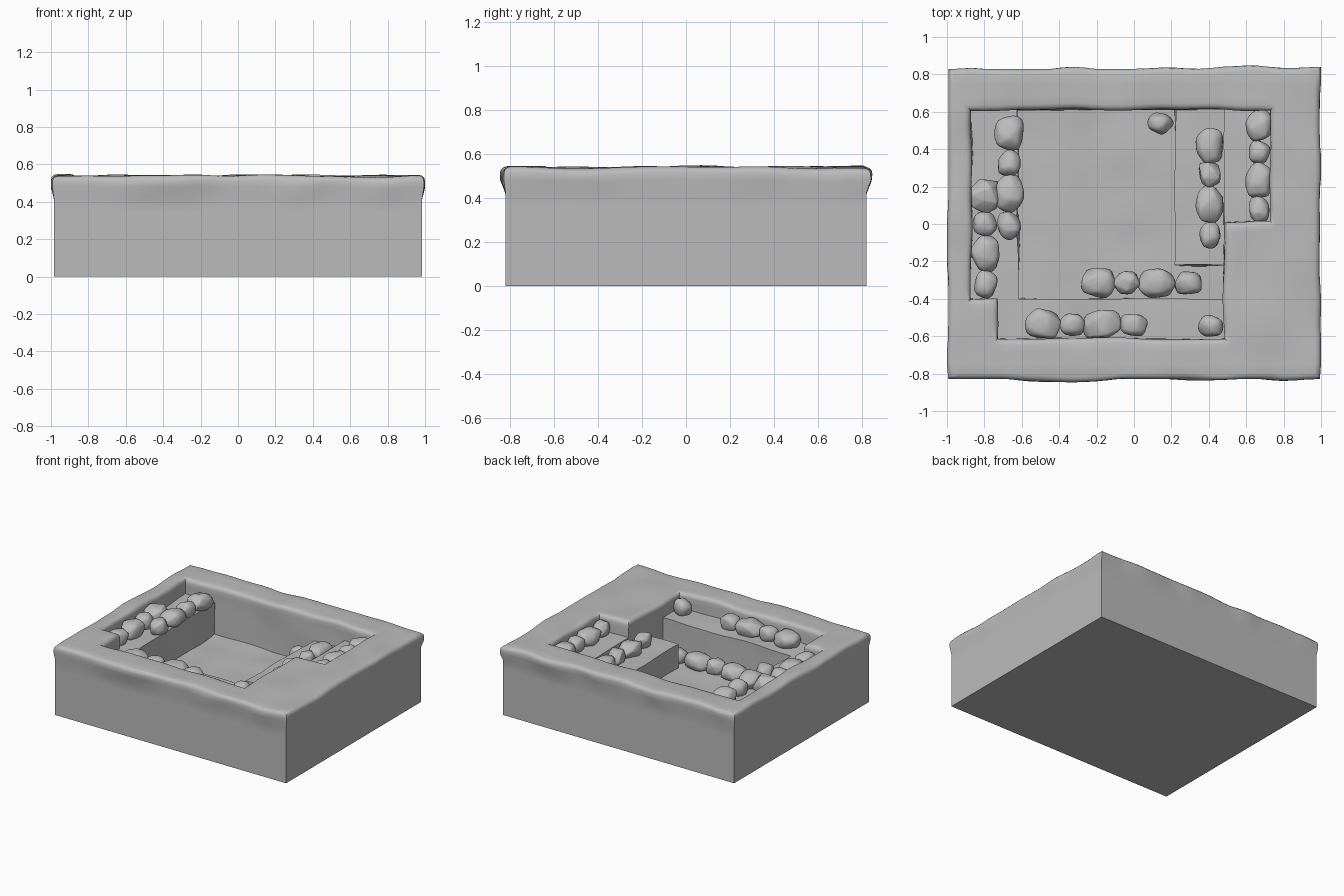
import bpy
import bmesh
import math
import random
from mathutils import Vector, noise

random.seed(7)
cube = bpy.data.objects.get("Cube")
if cube:
    bpy.data.objects.remove(cube, do_unlink=True)

grey = bpy.data.materials.new("stone_grey")
grey.use_nodes = True
grey.diffuse_color = (0.5, 0.5, 0.5, 1)
grey.node_tree.nodes["Principled BSDF"].inputs["Base Color"].default_value = grey.diffuse_color

RIM, LEDGE, BLOCK, FLOOR = 0.54, 0.42, 0.35, 0.17
OUT_X, OUT_Y = 0.985, 0.82

# Sunken areas: x range, y range, level (later ones win)
areas = [
    (-0.73, 0.48, -0.61, -0.40, LEDGE),
    (-0.87, -0.62, -0.40, 0.61, LEDGE),
    (-0.62, 0.48, -0.40, 0.61, FLOOR),
    (0.22, 0.48, -0.22, 0.61, BLOCK),
    (0.48, 0.73, 0.01, 0.61, LEDGE),
]


def make_object(name, bm, angle):
    bmesh.ops.recalc_face_normals(bm, faces=bm.faces)
    mesh = bpy.data.meshes.new(name)
    bm.to_mesh(mesh)
    bm.free()
    mesh.materials.append(grey)
    obj = bpy.data.objects.new(name, mesh)
    bpy.context.collection.objects.link(obj)
    bpy.ops.object.select_all(action="DESELECT")
    obj.select_set(True)
    bpy.context.view_layer.objects.active = obj
    bpy.ops.object.shade_smooth_by_angle(angle=math.radians(angle))
    return obj


def grid_lines(stops, step=0.06):
    """Split the gaps between stops into even steps."""
    stops = sorted(set(stops))
    lines = []
    for a, b in zip(stops, stops[1:]):
        n = max(1, round((b - a) / step))
        lines += [a + (b - a) * i / n for i in range(n)]
    return lines + [stops[-1]]


xs = grid_lines([-OUT_X, OUT_X] + [v for a in areas for v in a[:2]])
ys = grid_lines([-OUT_Y, OUT_Y] + [v for a in areas for v in a[2:4]])
zs = [0, FLOOR, BLOCK, LEDGE, 0.48, RIM]


def level(i, j):
    """Height of the grid cell; zero outside the slab."""
    if not (0 <= i < len(xs) - 1 and 0 <= j < len(ys) - 1):
        return 0
    x, y = (xs[i] + xs[i + 1]) / 2, (ys[j] + ys[j + 1]) / 2
    h = RIM
    for x0, x1, y0, y1, z in areas:
        if x0 < x < x1 and y0 < y < y1:
            h = z
    return h


# Slab with stepped pit
bm = bmesh.new()
cache = {}


def vert(i, j, z):
    if (i, j, z) not in cache:
        cache[i, j, z] = bm.verts.new((xs[i], ys[j], z))
    return cache[i, j, z]


def wall(a, b, h0, h1):
    lo, hi = sorted((h0, h1))
    for z0, z1 in zip(zs, zs[1:]):
        if z0 >= lo and z1 <= hi:
            bm.faces.new([vert(*a, z0), vert(*b, z0), vert(*b, z1), vert(*a, z1)])


for i in range(len(xs)):
    for j in range(len(ys)):
        h = level(i, j)
        if h:
            corners = [(i, j), (i + 1, j), (i + 1, j + 1), (i, j + 1)]
            bm.faces.new([vert(*c, h) for c in corners])
            bm.faces.new([vert(*c, 0) for c in reversed(corners)])
        if j < len(ys) - 1:
            wall((i, j), (i, j + 1), h, level(i - 1, j))
        if i < len(xs) - 1:
            wall((i, j), (i + 1, j), h, level(i, j - 1))
bmesh.ops.recalc_face_normals(bm, faces=bm.faces)

# Soften the rim edges
rim_edges = [e for e in bm.edges
             if all(v.co.z > RIM - 0.001 for v in e.verts)
             and len(e.link_faces) == 2 and e.calc_face_angle() > 1]
bmesh.ops.bevel(bm, geom=rim_edges, offset=0.03, segments=3,
                profile=0.5, affect="EDGES", clamp_overlap=True)

# Worn, wavy surfaces and a slight overhanging lip
for v in bm.verts:
    p = v.co.copy()
    if p.z < 0.01:
        continue
    wave = noise.noise_vector(p * 4)
    outside = abs(p.x) > 0.93 or abs(p.y) > 0.77
    v.co.z += 0.012 * wave.z
    if not outside:
        v.co += Vector((wave.x, wave.y, 0)) * 0.012
    elif p.z > 0.47:
        lip = 0.008 + 0.03 * max(0, wave.x)
        if abs(p.y) > 0.77:
            v.co.y += math.copysign(lip, p.y)
        if abs(p.x) > 0.93:
            v.co.x += math.copysign(min(lip, 0.015), p.x)
make_object("stepped_slab", bm, 50)


def stone(name, centre, radii, turn=0.0):
    """Chunky rounded boulder from a hull of scattered points."""
    bm = bmesh.new()
    for k in range(22):
        # Even spiral over a sphere, pushed towards a box shape
        z = 1 - 2 * (k + 0.5) / 22
        a = k * 2.4 + random.uniform(-0.3, 0.3)
        r = math.sqrt(1 - z * z)
        d = Vector((r * math.cos(a), r * math.sin(a), z))
        d /= sum(abs(c) ** 3.5 for c in d) ** (1 / 3.5)
        d *= random.uniform(0.88, 1.06)
        x, y, z = (c * s for c, s in zip(d, radii))
        c, s = math.cos(turn), math.sin(turn)
        bm.verts.new(Vector((x * c - y * s, x * s + y * c, z)) + Vector(centre))
    hull = bmesh.ops.convex_hull(bm, input=bm.verts)
    loose = [g for g in hull["geom_interior"] if isinstance(g, bmesh.types.BMVert)]
    bmesh.ops.delete(bm, geom=loose, context="VERTS")
    bmesh.ops.dissolve_limit(bm, angle_limit=0.2, verts=bm.verts, edges=bm.edges)
    bmesh.ops.bevel(bm, geom=bm.edges[:], offset=0.012, segments=2,
                    profile=0.5, affect="EDGES", clamp_overlap=True)
    make_object(name, bm, 60)


def stone_row(name, start, end, base, width=0.075):
    """Four stones, alternately large and small, laid end to end."""
    start, end = Vector(start), Vector(end)
    along = (end - start).normalized()
    t = 0
    for k, share in enumerate((0.28, 0.2, 0.3, 0.22)):
        p = start.lerp(end, t + share / 2)
        t += share
        half = (end - start).length * share / 2 + 0.008
        side = width * (0.85 if k % 2 else 1.1)
        turn = math.atan2(along.y, along.x) + random.uniform(-0.15, 0.15)
        stone(f"{name}_{k + 1}", (p.x, p.y, base + 0.04), (half, side, 0.065), turn)


# Stones along the steps
stone_row("right_ledge_edge_stone", (-0.665, 0.575), (-0.67, -0.08), LEDGE)
stone_row("right_ledge_wall_stone", (-0.8, 0.24), (-0.79, -0.39), LEDGE)
stone_row("floor_stone", (-0.28, -0.315), (0.36, -0.315), FLOOR)
stone_row("front_ledge_stone", (-0.58, -0.535), (0.07, -0.54), LEDGE)
stone_row("block_stone", (0.4, 0.51), (0.41, -0.13), BLOCK, 0.07)
stone_row("niche_stone", (0.67, 0.61), (0.67, 0.01), LEDGE, 0.07)

# Lone stones
stone("lone_ledge_stone", (0.41, -0.545, LEDGE + 0.04), (0.07, 0.06, 0.07))
stone("lone_floor_stone", (0.14, 0.54, FLOOR + 0.06), (0.07, 0.06, 0.08), -0.5)
